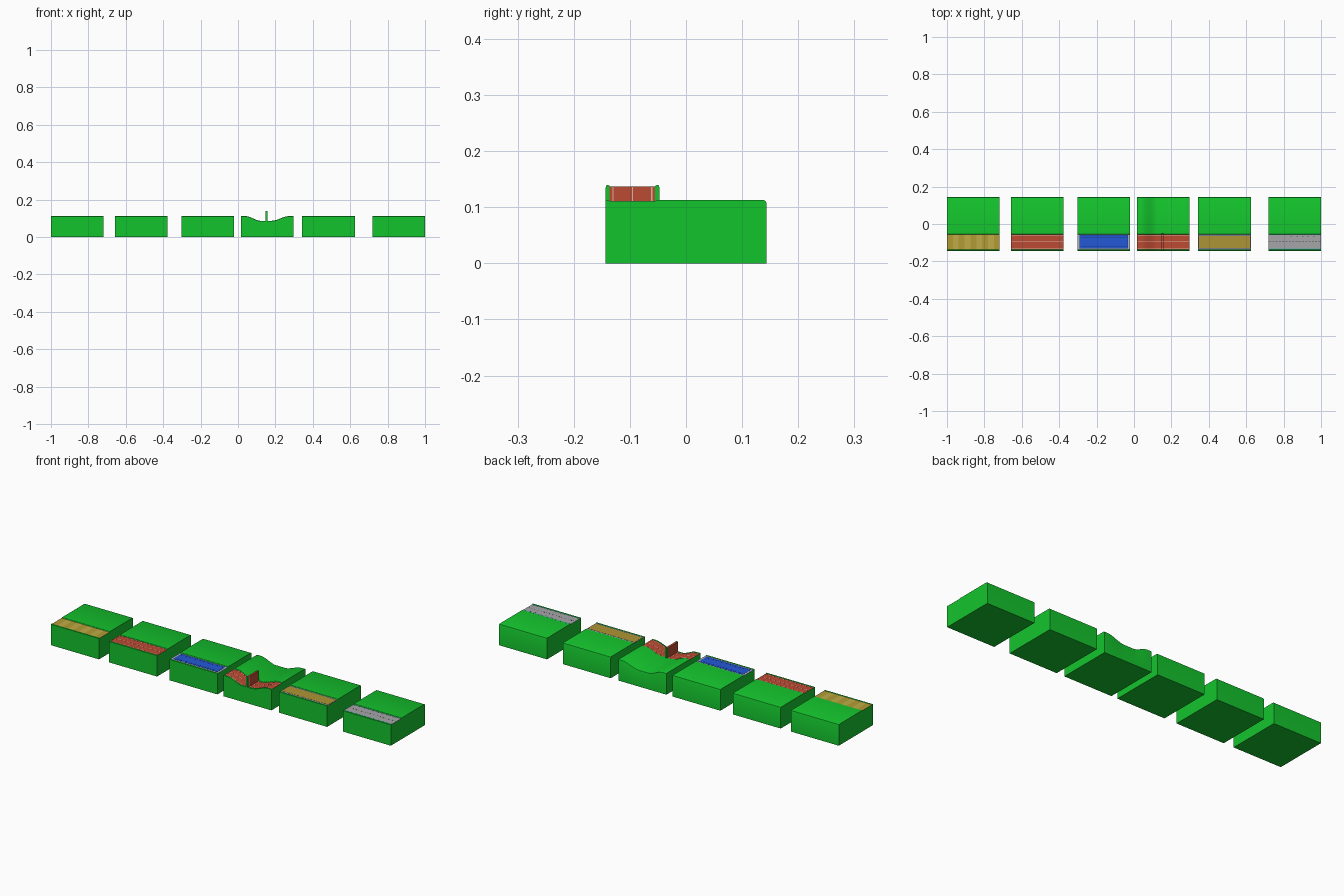
import bpy, bmesh, math

if "Cube" in bpy.data.objects:
    bpy.data.objects.remove(bpy.data.objects["Cube"])

W, FLOOR = 0.282, 0.1105
COLORS = {
    "green": (0.007, 0.55, 0.026), "sand": (0.44, 0.33, 0.035),
    "sand_light": (0.53, 0.41, 0.06), "sand_brown": (0.42, 0.30, 0.035),
    "red": (0.50, 0.07, 0.032), "pale": (0.75, 0.45, 0.38),
    "blue": (0.017, 0.10, 0.68), "navy": (0.01, 0.04, 0.25),
    "grey": (0.38, 0.38, 0.40), "silver": (0.42, 0.47, 0.55),
    "dark": (0.06, 0.06, 0.07), "teal": (0.10, 0.45, 0.42),
}
MATS = {}
for key, c in COLORS.items():
    MATS[key] = bpy.data.materials.new(key)
    MATS[key].diffuse_color = (*c, 1)


def flat(x):
    return 0.0


def valley(x):
    def ease(t):
        t = min(max(t, 0), 1)
        return 0.5 - 0.5 * math.cos(math.pi * t)
    return 0.026 * (ease((x - 0.035) / 0.09) - ease((x - 0.175) / 0.105))


def finish(bm, name, mat):
    bmesh.ops.recalc_face_normals(bm, faces=bm.faces)
    me = bpy.data.meshes.new(name)
    bm.to_mesh(me)
    bm.free()
    me.materials.append(MATS[mat])
    ob = bpy.data.objects.new(name, me)
    bpy.context.collection.objects.link(ob)
    bpy.ops.object.select_all(action='DESELECT')
    ob.select_set(True)
    bpy.context.view_layer.objects.active = ob
    bpy.ops.object.shade_smooth_by_angle(angle=math.radians(30))
    return ob


def prism(name, profile, x0, x1, mat, dip=flat, steps=1):
    """Sweep a y,z section along x, lowering its upper points by dip(x)."""
    bm = bmesh.new()
    rings = []
    for i in range(steps + 1):
        x = x0 + (x1 - x0) * i / steps
        rings.append([bm.verts.new((x, y, z - (dip(x) if z > 0.08 else 0)))
                      for y, z in profile])
    n = len(profile)
    for a, b in zip(rings, rings[1:]):
        for j in range(n):
            k = (j + 1) % n
            bm.faces.new((a[j], a[k], b[k], b[j]))
    bm.faces.new(rings[0])
    bm.faces.new(rings[-1])
    return finish(bm, name, mat)


def strip(name, x0, x1, y0, y1, mat, level=0, dip=flat):
    """Thin surface strip resting on the groove floor."""
    z = FLOOR + 0.0003 * (level + 1)
    prof = [(y0, FLOOR - 0.001), (y1, FLOOR - 0.001), (y1, z), (y0, z)]
    return prism(name, prof, x0, x1, mat, dip, 48 if dip is valley else 1)


# Grass block section: rounded top corners and a shallow road groove
section = [(-0.1435, 0), (0.1435, 0), (0.1435, 0.107), (0.1417, 0.1112),
           (0.1375, 0.113), (-0.052, 0.113), (-0.0535, 0.112),
           (-0.055, FLOOR), (-0.136, FLOOR), (-0.1375, 0.112),
           (-0.139, 0.113), (-0.142, 0.1125), (-0.1435, 0.111)]
lefts = [-1, -0.658, -0.303, 0.015, 0.343, 0.718]
names = ["sand", "red", "water", "valley", "brown", "paved"]
for x, n in zip(lefts, names):
    v = n == "valley"
    prism(n + "_grass_block", section, x, x + W, "green",
          valley if v else flat, 48 if v else 1)

YA, YB, YC = -0.136, -0.055, -0.0955

# Sand road with alternating bands
x = lefts[0]
for i in range(9):
    strip("sand_band", x + W * i / 9, x + W * (i + 1) / 9, YA, YB,
          "sand_light" if i % 2 else "sand")

# Red roads with pale guide lines, one flat and one through the valley
for x, dip in ((lefts[1], flat), (lefts[3], valley)):
    strip("red_road", x, x + W, YA, YB, "red", 0, dip)
    for y in (YA + 0.006, YC, YB - 0.006):
        strip("red_road_line", x, x + W, y - 0.001, y + 0.001, "pale", 1, dip)

# Water channel in a silver frame
x = lefts[2]
strip("water_frame", x, x + W, YA, YB, "silver")
strip("water_bed", x + 0.011, x + W - 0.011, YA + 0.006, YB - 0.004, "navy", 1)
strip("water", x + 0.013, x + W - 0.013, YA + 0.009, YB - 0.007, "blue", 2)
for y in (YA + 0.018, YB - 0.016):
    strip("water_line", x + 0.02, x + W - 0.02, y - 0.001, y + 0.001, "navy", 3)

# Brown road with dark inset outline
x = lefts[4]
strip("brown_border", x, x + W, YA, YB, "silver")
strip("brown_outline", x + 0.002, x + W - 0.002, YA + 0.006, YB - 0.006, "dark", 1)
strip("brown_road", x + 0.004, x + W - 0.004, YA + 0.008, YB - 0.008, "sand_brown", 2)

# Paved road with teal edges and dashed lines
x = lefts[5]
strip("paved_road", x, x + W, YA, YB, "grey")
for y in (YA + 0.003, YB - 0.003):
    strip("paved_edge", x, x + W, y - 0.002, y + 0.002, "teal", 1)
for i in range(16):
    a = x + 0.004 + i * W / 16
    strip("paved_dash", a, a + 0.010, YC - 0.001, YC + 0.001, "dark", 1)
for i in range(5):
    a = x + 0.12 + i * 0.03
    strip("paved_mark", a, a + 0.008, YB - 0.013, YB - 0.010, "dark", 1)

# Upright barrier in the valley, with a green rim and red faces
rim = [(-0.1435, 0.07), (-0.047, 0.07), (-0.047, 0.134), (-0.0485, 0.1385),
       (-0.051, 0.140), (-0.054, 0.1385), (-0.056, 0.1368), (-0.135, 0.1368),
       (-0.137, 0.1385), (-0.140, 0.140), (-0.142, 0.1385), (-0.1435, 0.134)]
cx = 0.152
prism("barrier_rim", rim, cx - 0.005, cx + 0.005, "green")
panel = [(YA, 0.07), (YB, 0.07), (YB, 0.1372), (YA, 0.1372)]
prism("barrier_panel", panel, cx - 0.0054, cx + 0.0054, "red")
for y in (YA + 0.006, YC, YB - 0.006):
    line = [(y - 0.001, 0.07), (y + 0.001, 0.07), (y + 0.001, 0.1375), (y - 0.001, 0.1375)]
    prism("barrier_line", line, cx - 0.0057, cx + 0.0057, "pale")

for m in bpy.data.materials:
    if m.users and not m.is_grease_pencil:
        m.use_nodes = True
        m.node_tree.nodes["Principled BSDF"].inputs["Base Color"].default_value = m.diffuse_color
